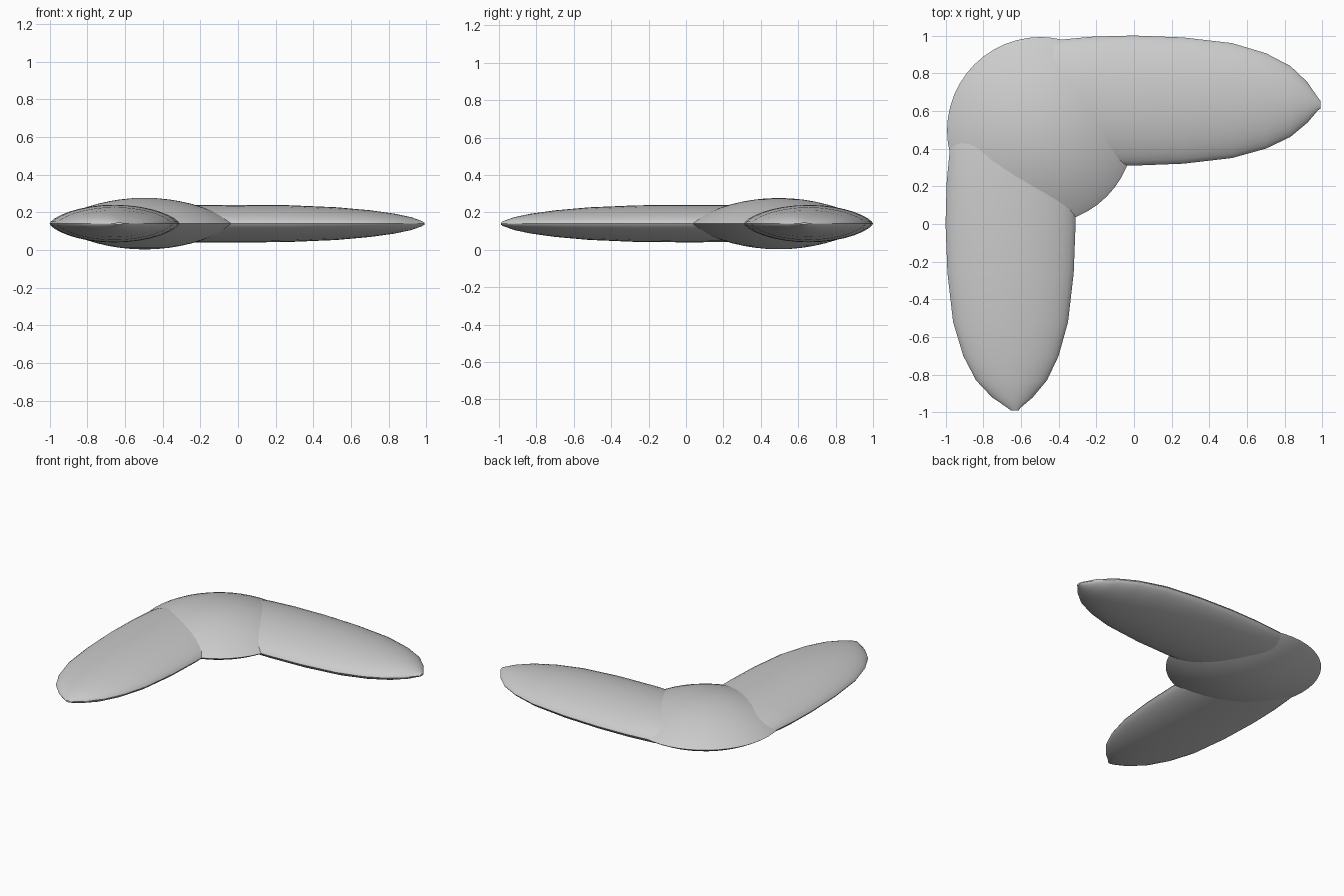
import bpy, bmesh, math
from mathutils import Vector

if "Cube" in bpy.data.objects:
    bpy.data.objects.remove(bpy.data.objects["Cube"])

MID = 0.14  # height of the sharp rim


def finish(bm, name):
    bmesh.ops.remove_doubles(bm, verts=bm.verts, dist=0.0005)
    bmesh.ops.recalc_face_normals(bm, faces=bm.faces)
    me = bpy.data.meshes.new(name)
    bm.to_mesh(me)
    bm.free()
    ob = bpy.data.objects.new(name, me)
    bpy.context.collection.objects.link(ob)
    bpy.ops.object.select_all(action='DESELECT')
    ob.select_set(True)
    bpy.context.view_layer.objects.active = ob
    bpy.ops.object.shade_smooth_by_angle(angle=math.radians(40))
    return ob


# Arm stations: along, centre, half width, half height
STATIONS = [
    (-0.76, 0.64, 0.02, 0.01), (-0.72, 0.64, 0.11, 0.045),
    (-0.64, 0.645, 0.20, 0.07), (-0.53, 0.65, 0.275, 0.086),
    (-0.40, 0.655, 0.322, 0.094), (-0.22, 0.655, 0.339, 0.099),
    (0.0, 0.655, 0.345, 0.10), (0.26, 0.655, 0.335, 0.098),
    (0.52, 0.655, 0.305, 0.087), (0.70, 0.653, 0.253, 0.071),
    (0.83, 0.65, 0.188, 0.053), (0.92, 0.645, 0.108, 0.034),
    (0.975, 0.637, 0.035, 0.014), (0.99, 0.632, 0.02, 0.006),
]


def arm(name, place, n=16):
    bm = bmesh.new()
    rings = []
    for s, c, w, h in STATIONS:
        ring = []
        for i in range(2 * n):
            a = math.pi * i / n
            t = math.cos(a)
            z = h * (1 - t * t) ** 0.68 if i % n else 0
            x, y = place(s, c + w * t)
            ring.append(bm.verts.new((x, y, MID + (z if i < n else -z))))
        rings.append(ring)
    for r0, r1 in zip(rings, rings[1:]):
        for i in range(2 * n):
            j = (i + 1) % (2 * n)
            bm.faces.new((r0[i], r0[j], r1[j], r1[i]))
    bm.faces.new(rings[0])
    bm.faces.new(rings[-1])
    return finish(bm, name)


# Two arms, mirrored across the diagonal
arm("side_arm", lambda s, c: (s, c))
arm("front_arm", lambda s, c: (-c, -s))

# Lens-shaped elbow, turned from a profile
bm = bmesh.new()
R, H, cx, cy = 0.496, 0.137, -0.496, 0.496
prof = []
for i in range(25):
    a = math.pi * i / 24
    t = math.sin(a)
    z = H * max(0, 1 - t * t) ** 0.92
    prof.append(bm.verts.new((cx + R * t, cy, MID + math.copysign(z, math.cos(a)))))
edges = [bm.edges.new(p) for p in zip(prof, prof[1:])]
bmesh.ops.spin(bm, geom=prof + edges, cent=Vector((cx, cy, 0)), axis=(0, 0, 1),
               angle=2 * math.pi, steps=48)
finish(bm, "elbow")
